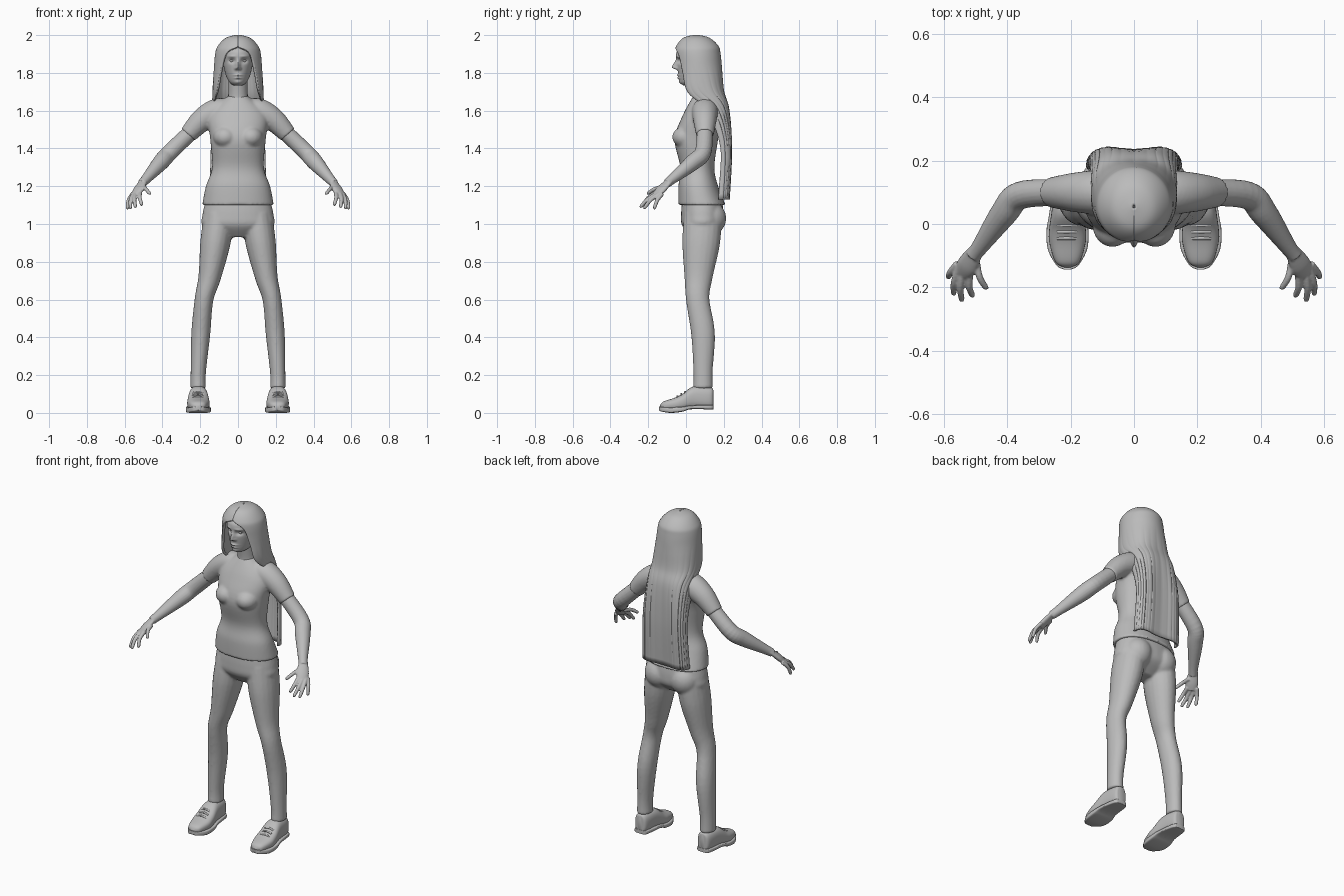
import bpy, bmesh, math
from mathutils import Vector, Matrix

cube = bpy.data.objects.get("Cube")
if cube:
    bpy.data.objects.remove(cube)

GREY = (0.5, 0.5, 0.5, 1)
SIDES = {"left": 1, "right": -1}
grey = bpy.data.materials.new("plain grey")
grey.use_nodes = True
grey.diffuse_color = GREY
grey.node_tree.nodes["Principled BSDF"].inputs["Base Color"].default_value = GREY


def spline(rows, steps=6):
    """Smooth interpolation through rows of section parameters."""
    last = len(rows) - 1
    result = []
    for i in range(last):
        before, start, end, after = (Vector(rows[max(0, min(last, i + k))]) for k in (-1, 0, 1, 2))
        for j in range(steps):
            t = j / steps
            leave, arrive = (end - before) / 2, (after - start) / 2
            ease = t * t * (3 - 2 * t)
            result.append(start.lerp(end, ease) + leave * t * (1 - t) ** 2 - arrive * t * t * (1 - t))
    return result + [Vector(rows[last])]


def oval(angle, power):
    """Point on a unit superellipse, starting at the front."""
    s, c = math.sin(angle), -math.cos(angle)
    return [math.copysign(abs(v) ** (2 / power), v) for v in (s, c)]


def angles(count):
    return [math.tau * k / count for k in range(count)]


def skin(bm, rings, closed=True):
    """Join a sequence of point rings into a surface."""
    grid = [[bm.verts.new(point) for point in ring] for ring in rings]
    count = len(grid[0])
    for low, high in zip(grid, grid[1:]):
        for i in range(count if closed else count - 1):
            j = (i + 1) % count
            bm.faces.new((low[i], low[j], high[j], high[i]))
    if closed:
        bm.faces.new(grid[0][::-1])
        bm.faces.new(grid[-1])


def stack(bm, rows, segments=40, power=2.2, relief=None):
    """Level sections: height, half width, front y, back y."""
    rings = []
    for z, width, front, back in spline(rows):
        ring = []
        for angle in angles(segments):
            x, y = oval(angle, power)
            point = Vector((width * x, (front + back) / 2 + (back - front) / 2 * y, z))
            if relief and y < 0:
                point.y += relief(point.x, z)
            ring.append(point)
        rings.append(ring)
    skin(bm, rings)


def tube(bm, rows, side=1, wide=(0, 1, 0), flat=1, segments=20):
    """Sections on a path: x, y, z and the radius along the wide axis."""
    path = spline(rows)
    rings = []
    for i, section in enumerate(path):
        ahead, behind = path[min(i + 1, len(path) - 1)], path[max(i - 1, 0)]
        along = (ahead - behind).xyz.normalized()
        across = along.cross(Vector(wide)).normalized()
        broad = across.cross(along)
        ring = []
        for angle in angles(segments):
            offset = broad * math.cos(angle) + across * math.sin(angle) * flat
            point = section.xyz + offset * section.w
            point.x *= side
            ring.append(point)
        rings.append(ring)
    skin(bm, rings)


def shoe_loft(bm, rows, side, power):
    """Upright sections along y: y, half width, bottom, top."""
    rings = []
    for y, width, low, high in spline(rows):
        ring = []
        for angle in angles(32):
            x, z = oval(angle, power)
            ring.append((side * (0.21 + width * x), y, (low + high) / 2 + (high - low) / 2 * z))
        rings.append(ring)
    skin(bm, rings)


def ball(bm, centre, radii):
    matrix = Matrix.Translation(centre) @ Matrix.Diagonal((*radii, 1))
    bmesh.ops.create_uvsphere(bm, u_segments=24, v_segments=16, radius=1, matrix=matrix)


def finish(bm, name, voxel=0):
    """Make the object, fusing its pieces into one skin if a voxel size is given."""
    bmesh.ops.recalc_face_normals(bm, faces=bm.faces[:])
    mesh = bpy.data.meshes.new(name)
    bm.to_mesh(mesh)
    bm.free()
    mesh.materials.append(grey)
    part = bpy.data.objects.new(name, mesh)
    bpy.context.collection.objects.link(part)
    bpy.ops.object.select_all(action='DESELECT')
    part.select_set(True)
    bpy.context.view_layer.objects.active = part
    if voxel:
        fuse = part.modifiers.new("fuse", 'REMESH')
        fuse.mode, fuse.voxel_size, fuse.use_smooth_shade = 'VOXEL', voxel, True
        part.modifiers.new("soften", 'SMOOTH').iterations = 3
    else:
        bpy.ops.object.shade_smooth_by_angle(angle=math.radians(50))
    return part


# Shirt: torso, bust and short sleeves
bm = bmesh.new()
stack(bm, [(1.1, .19, -.04, .21), (1.2, .17, -.04, .17), (1.3, .137, -.03, .15),
           (1.45, .147, -.06, .17), (1.58, .155, -.015, .185), (1.68, .05, .04, .14)])
for side in SIDES.values():
    ball(bm, (side * .068, 0, 1.46), (.064, .073, .058))
    tube(bm, [(.04, .1, 1.6, .06), (.11, .1, 1.595, .07), (.19, .1, 1.55, .062),
              (.264, .1, 1.473, .047)], side)
finish(bm, "shirt", .008)

# Trousers: pelvis, seat and legs
bm = bmesh.new()
stack(bm, [(1.13, .17, -.02, .19), (1.05, .188, -.026, .2), (.99, .185, -.02, .19),
           (.93, .08, .03, .12)])
for side in SIDES.values():
    ball(bm, (side * .085, .125, 1.03), (.085, .088, .09))
    tube(bm, [(.1, .09, 1.05, .1), (.12, .08, .9, .1), (.15, .066, .72, .075), (.18, .062, .6, .062),
              (.197, .09, .42, .063), (.21, .09, .22, .051), (.211, .09, .13, .052)], side, flat=.8)
finish(bm, "trousers", .008)

# Arms: palm and four fingers fanned between the little and index finger
little_base, little_tip = Vector((.558, -.125, 1.16)), Vector((.588, -.17, 1.08))
index_base, index_tip = Vector((.518, -.16, 1.165)), Vector((.51, -.23, 1.1))
fingers = [(Vector((.497, -.12, 1.195)), Vector((.466, -.207, 1.16)))]
for k in range(4):
    arch = math.sin(math.pi * k / 3)
    fingers.append((little_base.lerp(index_base, k / 3) + Vector((.01, 0, 0)) * arch,
                    little_tip.lerp(index_tip, k / 3) + Vector((.01, -.04, -.005)) * arch))
for label, side in SIDES.items():
    bm = bmesh.new()
    tube(bm, [(.235, .1, 1.5, .042), (.36, .09, 1.38, .044), (.41, .035, 1.325, .043),
              (.485, -.07, 1.24, .027), (.508, -.1, 1.215, .024)], side, wide=(.3, .3, -1))
    tube(bm, [(.5, -.085, 1.23, .024), (.525, -.13, 1.185, .035), (.542, -.156, 1.155, .028)],
         side, wide=index_base - little_base, flat=.5)
    for base, tip in fingers:
        knuckle = base.lerp(tip, .5) + Vector((.006, -.004, .007))
        tube(bm, [(*base, .011), (*knuckle, .0105), (*base.lerp(tip, .92), .009), (*tip, .004)], side)
    finish(bm, label + "_arm", .004)


# Head: face relief as soft bumps of depth, x, z, width and height
RELIEF = [(-.008, .012, 1.823, .007, .008),  # nostrils
          (.014, .032, 1.864, .017, .012),  # eye sockets
          (-.005, .034, 1.887, .022, .007),  # brows
          (-.009, 0, 1.788, .02, .006),  # upper lip
          (-.009, 0, 1.773, .018, .006),  # lower lip
          (-.006, 0, 1.75, .02, .012)]  # chin


def face_relief(x, z):
    bridge = (-.029, 0, 1.828, .011, .032 if z > 1.828 else .009)
    return sum(depth * math.exp(-((abs(x) - cx) / width) ** 2 - ((z - cz) / height) ** 2)
               for depth, cx, cz, width, height in RELIEF + [bridge])


bm = bmesh.new()
profile = [(1.732, .02, -.01, .05), (1.75, .045, -.03, .1), (1.79, .065, -.04, .15),
           (1.86, .08, -.048, .16), (1.92, .08, -.045, .16), (1.98, .02, .03, .1)]
stack(bm, spline(profile, 3), segments=110, power=2, relief=face_relief)
tube(bm, [(0, .09, 1.63, .065), (0, .085, 1.68, .052), (0, .07, 1.78, .05)])
finish(bm, "head")

bm = bmesh.new()
for side in SIDES.values():
    ball(bm, (side * .032, -.018, 1.864), (.013, .013, .009))
finish(bm, "eyes")

# Hair: open shell with height, half width, front y, back y and face opening in degrees
bm = bmesh.new()
rings = []
for z, width, front, back, opening in spline([
        (1.995, .003, .05, .06, 0), (1.98, .06, -.01, .12, 0), (1.94, .1, -.045, .165, 0),
        (1.9, .114, -.054, .176, 33), (1.8, .122, -.047, .187, 46), (1.7, .128, -.03, .2, 55),
        (1.6, .13, .05, .23, 80), (1.4, .136, .13, .243, 90), (1.13, .143, .14, .23, 85)]):
    fall = max(0, min(1, (1.85 - z) / .4))
    ring = []
    for i in range(121):
        u = i / 60 - 1
        x, y = oval(math.pi + u * (math.pi - math.radians(max(opening, 0))), 2 + fall)
        lock = 1 + fall * .035 * (abs(math.sin(8 * math.pi * u)) ** .5 - .7)
        parting = .012 * fall * math.exp(-(u / .22) ** 2)
        ring.append((width * lock * x, (front + back) / 2 + (back - front) / 2 * lock * y - parting, z))
    rings.append(ring)
skin(bm, rings, closed=False)
shell = finish(bm, "hair").modifiers.new("thickness", 'SOLIDIFY')
shell.thickness, shell.offset = .014, 0

# Shoes: sole, upper and laces
for label, side in SIDES.items():
    bm = bmesh.new()
    shoe_loft(bm, [(-.143, .012, .014, .034), (-.13, .035, .007, .032), (-.08, .062, 0, .03),
                   (-.02, .066, .006, .033), (.03, .058, .02, .04), (.13, .042, .018, .042),
                   (.146, .018, .02, .042)], side, 6)
    finish(bm, label + "_sole")
    bm = bmesh.new()
    shoe_loft(bm, [(-.137, .01, .025, .04), (-.12, .038, .015, .06), (-.06, .057, .012, .08),
                   (-.02, .058, .012, .1), (.04, .05, .02, .14), (.13, .038, .02, .135),
                   (.145, .015, .03, .12)], side, 2.6)
    finish(bm, label + "_shoe")
    bm = bmesh.new()
    for k in range(3):
        y, z = -.045 + .02 * k, .088 + .012 * k
        tube(bm, [(.182, y, z - .008, .005), (.212, y, z, .005), (.242, y, z - .008, .005)], side)
    finish(bm, label + "_laces")
